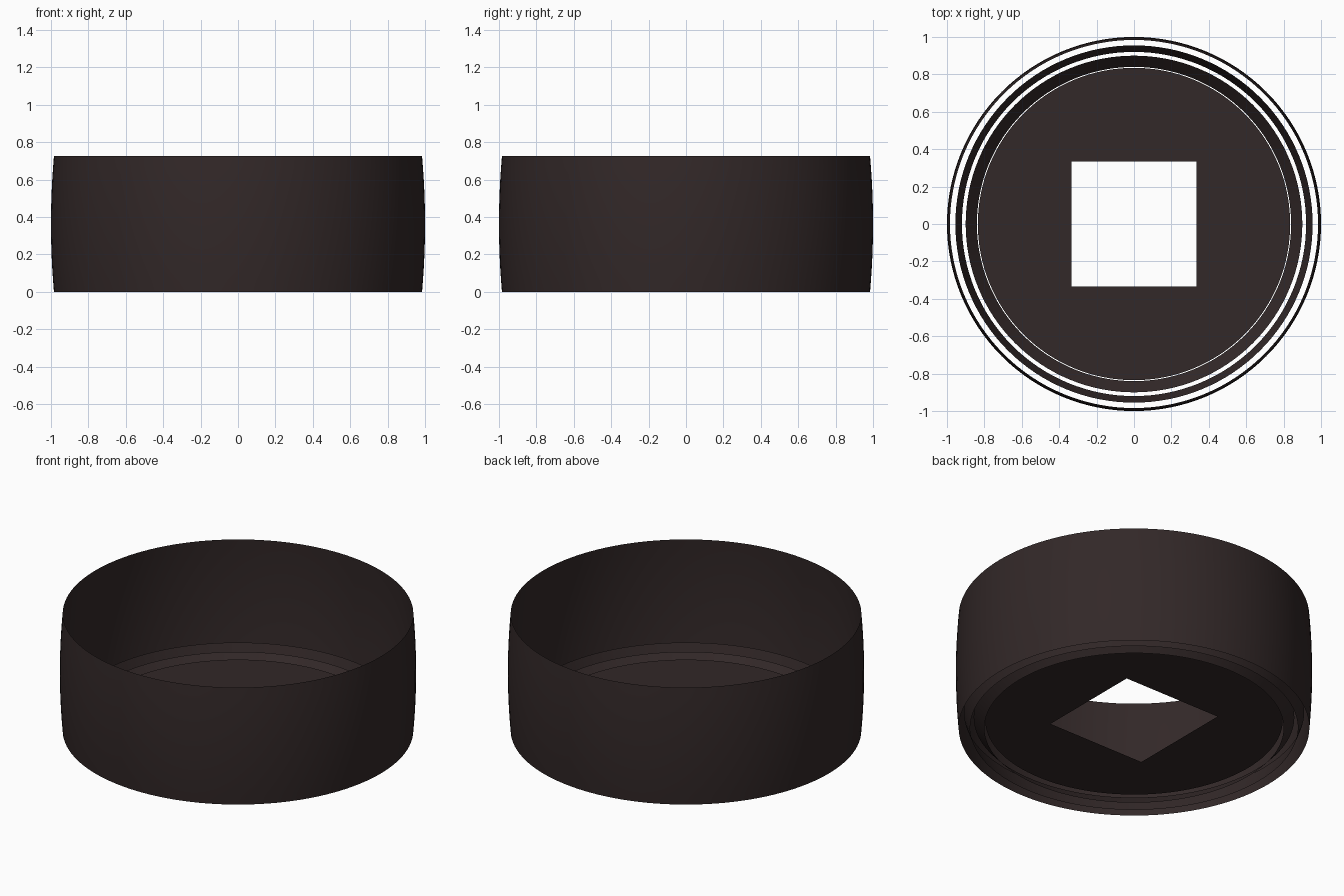
import bpy, bmesh, math

if "Cube" in bpy.data.objects:
    bpy.data.objects.remove(bpy.data.objects["Cube"])

SEGMENTS = 128  # divisible by 8 so the square hole gets exact corners

brown = bpy.data.materials.new("dark brown")
brown.diffuse_color = (0.032, 0.021, 0.021, 1)
brown.use_nodes = True
brown.node_tree.nodes["Principled BSDF"].inputs["Base Color"].default_value = brown.diffuse_color


def circle(r, z):
    return [(r * math.cos(a), r * math.sin(a), z)
            for a in (2 * math.pi * i / SEGMENTS for i in range(SEGMENTS))]


def square(half, z):
    pts = []
    for x, y, _ in circle(1, z):
        k = half / max(abs(x), abs(y))
        pts.append((x * k, y * k, z))
    return pts


def loft(name, loops):
    """Single-sheet surface joining successive closed loops."""
    bm = bmesh.new()
    rows = [[bm.verts.new(p) for p in loop] for loop in loops]
    for a, b in zip(rows, rows[1:]):
        for i in range(SEGMENTS):
            j = (i + 1) % SEGMENTS
            bm.faces.new((a[i], b[i], b[j], a[j]))
    for f in bm.faces:
        f.smooth = True
    me = bpy.data.meshes.new(name)
    bm.to_mesh(me)
    bm.free()
    me.materials.append(brown)
    ob = bpy.data.objects.new(name, me)
    bpy.context.collection.objects.link(ob)
    return ob


# Outer wall: open tube with a slight barrel bulge
H = 0.725
STEPS = 12
loft("outer_wall", [circle(1 - 0.016 * (2 * i / STEPS - 1) ** 2, H * i / STEPS)
                    for i in range(STEPS + 1)][::-1])

# Two nested funnel rings, widening upwards
loft("outer_funnel_ring", [circle(0.92, 0.0), circle(0.955, 0.10)])
loft("inner_funnel_ring", [circle(0.84, 0.0), circle(0.90, 0.068)])

# Floor disc with a square hole
loft("floor_disc", [square(0.333, 0.05), circle(0.835, 0.05)])
